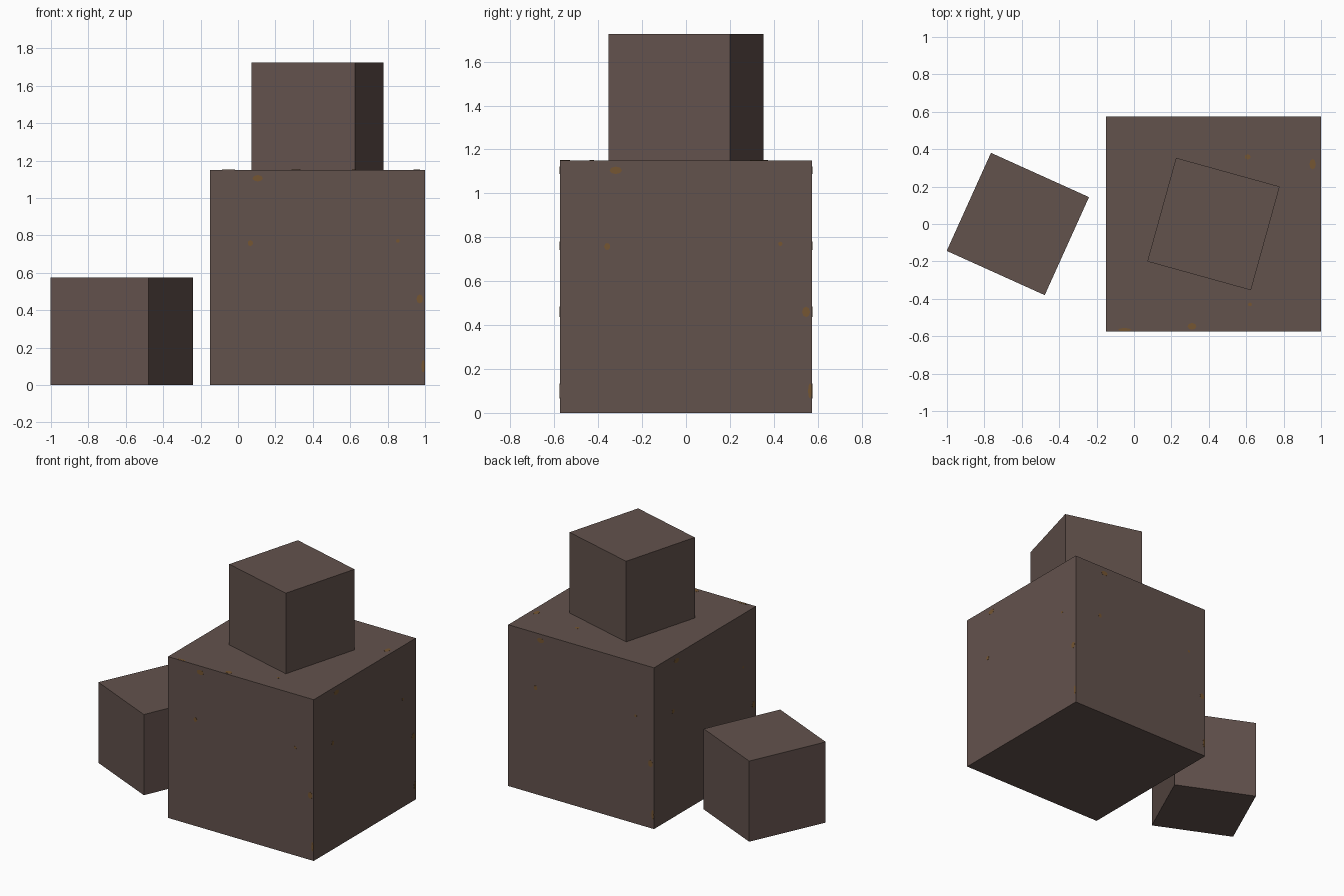
import bpy, bmesh, math
from mathutils import Matrix, Vector

if "Cube" in bpy.data.objects:
    bpy.data.objects.remove(bpy.data.objects["Cube"])

def material(name, rgb):
    m = bpy.data.materials.new(name)
    m.diffuse_color = (*rgb, 1)
    m.use_nodes = True
    m.node_tree.nodes["Principled BSDF"].inputs["Base Color"].default_value = m.diffuse_color
    return m

BROWN = material("dark brown", (0.124, 0.084, 0.073))
RUST = material("rust", (0.178, 0.092, 0.032))

def finish(name, bm, mat):
    me = bpy.data.meshes.new(name)
    bm.to_mesh(me)
    bm.free()
    me.materials.append(mat)
    ob = bpy.data.objects.new(name, me)
    bpy.context.collection.objects.link(ob)
    return ob

def cube(name, size, x, z, turn):
    bm = bmesh.new()
    bmesh.ops.create_cube(bm, size=size)
    ob = finish(name, bm, BROWN)
    ob.location = (x, 0, z + size / 2)
    ob.rotation_euler.z = math.radians(turn)

# Three cubes
S = 1.15
cube("large_cube", S, 0.425, 0, 0)
cube("top_cube", S / 2, 0.425, S, -15.5)
cube("side_cube", S / 2, -0.621, 0, -24.3)

# Rust patches of one face: centre u, v and half width, half height
PATCHES = [(0.255, 1.105, 0.028, 0.017), (0.216, 0.758, 0.014, 0.016),
           (1.122, 0.46, 0.018, 0.024), (1.14, 0.10, 0.009, 0.035),
           (1.005, 0.77, 0.010, 0.010)]

def patches(name, matrix):
    bm = bmesh.new()
    for u, v, w, h in PATCHES:
        place = Matrix.Translation((u - S / 2, v - S / 2, S / 2 + 0.0005))
        bmesh.ops.create_cone(bm, cap_ends=True, segments=8, radius1=1, radius2=1, depth=1,
                              matrix=place @ Matrix.Diagonal((w, h, 0.001, 1)))
    bm.transform(Matrix.Translation((0.425, 0, S / 2)) @ matrix)
    finish(name, bm, RUST)

# Same pattern on the four sides, turned a quarter on the top
for i, side in enumerate(("front", "right", "back", "left")):
    patches(side + "_rust", Matrix.Rotation(i * math.pi / 2, 4, 'Z') @ Matrix.Rotation(math.pi / 2, 4, 'X'))
patches("top_rust", Matrix.Rotation(-math.pi / 2, 4, 'Z'))
